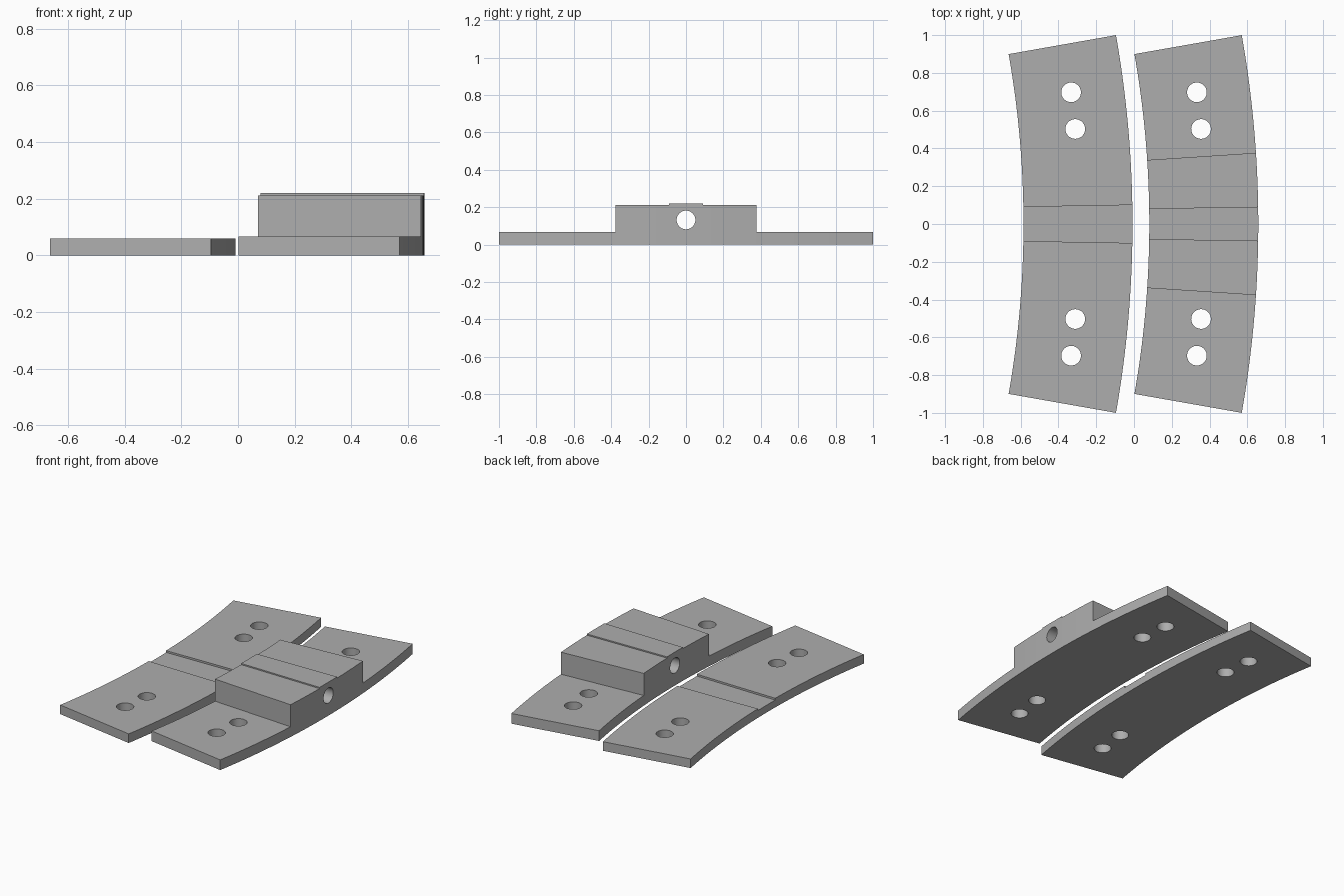
import bpy
import bmesh
from math import sin, cos, radians

cube = bpy.data.objects.get("Cube")
if cube:
    bpy.data.objects.remove(cube, do_unlink=True)

INNER, OUTER = 5.18, 5.757   # radii of the curved plates
HALF_ANGLE = 10              # degrees each side of the x axis

grey = bpy.data.materials.new("plain grey")
grey.use_nodes = True
grey.diffuse_color = (0.42, 0.42, 0.42, 1)
grey.node_tree.nodes["Principled BSDF"].inputs["Base Color"].default_value = grey.diffuse_color


def link_mesh(name, bm):
    bmesh.ops.recalc_face_normals(bm, faces=bm.faces)
    mesh = bpy.data.meshes.new(name)
    bm.to_mesh(mesh)
    bm.free()
    mesh.materials.append(grey)
    obj = bpy.data.objects.new(name, mesh)
    bpy.context.collection.objects.link(obj)
    return obj


def sector(name, centre, inner, outer, start, end, low, high, steps=40):
    """Ring sector about (centre, 0), extruded from low to high."""
    bm = bmesh.new()
    angles = [radians(start + (end - start) * i / steps) for i in range(steps + 1)]
    outline = [(inner, a) for a in angles] + [(outer, a) for a in reversed(angles)]
    verts = [bm.verts.new((centre + r * cos(a), r * sin(a), low)) for r, a in outline]
    face = bm.faces.new(verts)
    new = bmesh.ops.extrude_face_region(bm, geom=[face])["geom"]
    top = [g for g in new if isinstance(g, bmesh.types.BMVert)]
    bmesh.ops.translate(bm, verts=top, vec=(0, 0, high - low))
    return link_mesh(name, bm)


def drill(x, y, z, radius, depth, along_x=False):
    bpy.ops.mesh.primitive_cylinder_add(
        vertices=48, radius=radius, depth=depth, location=(x, y, z),
        rotation=(0, radians(90) if along_x else 0, 0))
    obj = bpy.context.object
    obj.name = "drill_cutter"
    obj.data.materials.append(grey)
    return obj


def cut(body, cutters):
    """Subtract all cutters, bake the result and remove the cutters."""
    for cutter in cutters:
        cutter.hide_render = True
        mod = body.modifiers.new("cut", 'BOOLEAN')
        mod.operation = 'DIFFERENCE'
        mod.solver = 'EXACT'
        mod.object = cutter
    bpy.context.view_layer.update()
    graph = bpy.context.evaluated_depsgraph_get()
    baked = bpy.data.meshes.new_from_object(body.evaluated_get(graph))
    body.modifiers.clear()
    body.data = baked
    for cutter in cutters:
        bpy.data.objects.remove(cutter, do_unlink=True)
    bpy.ops.object.select_all(action='DESELECT')
    body.select_set(True)
    bpy.context.view_layer.objects.active = body
    bpy.ops.object.shade_smooth_by_angle(angle=radians(30))


def bolt_holes(apex):
    """Two pairs of vertical holes, placed from the plate's outer apex."""
    return [drill(apex + dx, side * y, 0, 0.052, 1)
            for side in (-1, 1) for dx, y in ((-0.325, 0.697), (-0.303, 0.503))]


def trim(centre, start, end, floor):
    return sector("trim_cutter", centre, INNER - 0.2, OUTER + 0.2,
                  start, end, floor, 0.5, steps=8)


# Thin plate with a shallow groove across the middle
apex = -0.008
centre = apex - OUTER
grooved_plate = sector("grooved_plate", centre, INNER, OUTER,
                       -HALF_ANGLE, HALF_ANGLE, 0, 0.06)
cut(grooved_plate, [trim(centre, -1, 1, 0.048)] + bolt_holes(apex))

# Plate with a raised middle block, a low tongue on top and a cross hole
apex = 0.658
centre = apex - OUTER
tongue_plate = sector("tongue_plate", centre, INNER, OUTER,
                      -HALF_ANGLE, HALF_ANGLE, 0, 0.22)
steps = [trim(centre, *sorted((side * near, side * 12)), floor)
         for side in (-1, 1) for near, floor in ((0.91, 0.212), (3.75, 0.067))]
cut(tongue_plate, steps + bolt_holes(apex) + [drill(0.36, 0, 0.132, 0.05, 1, True)])
